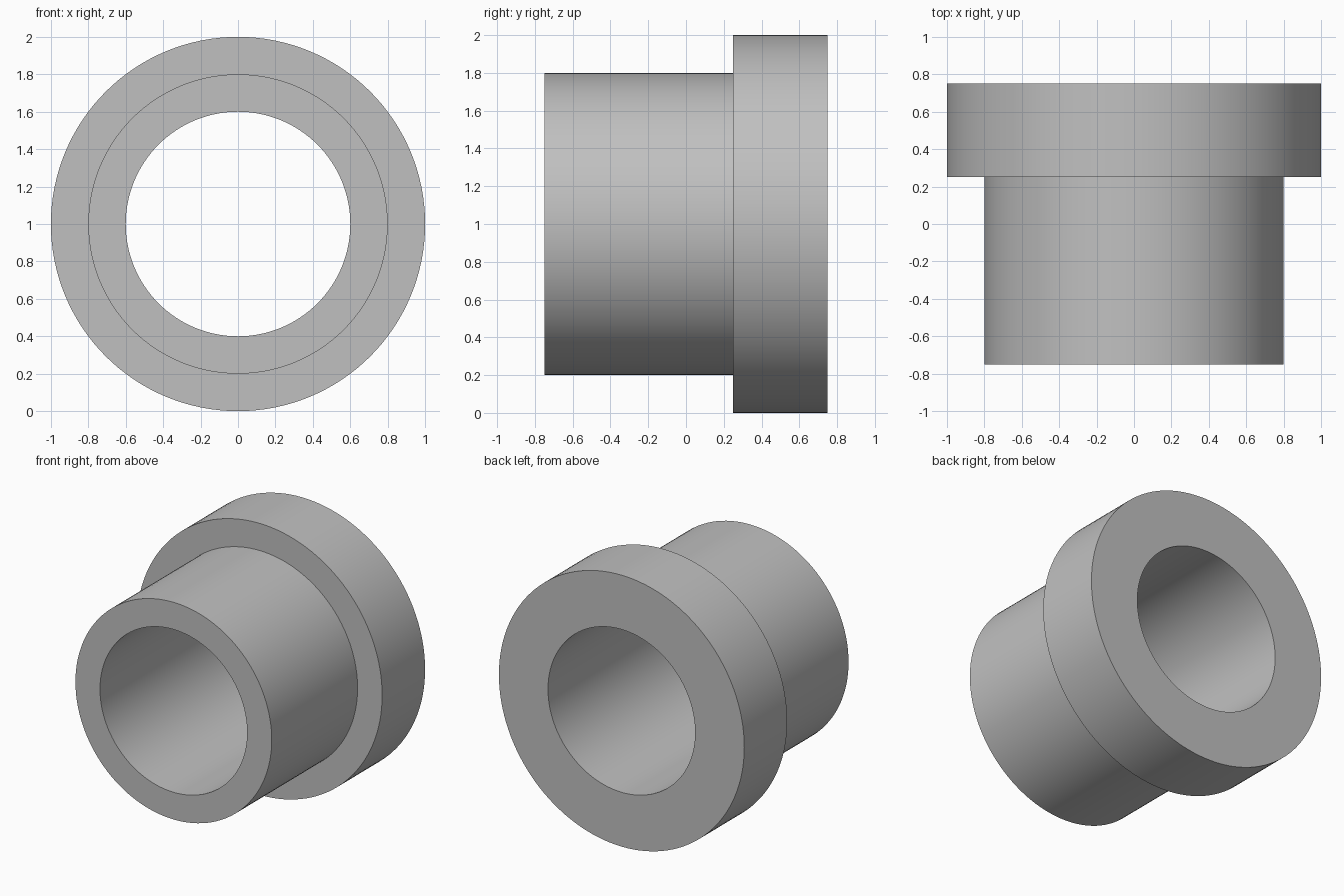
import bpy
import bmesh
import math
from mathutils import Matrix, Vector

cube = bpy.data.objects.get("Cube")
if cube:
    bpy.data.objects.remove(cube, do_unlink=True)

SEGMENTS = 128
CENTRE = Vector((0, 0, 1))

# Plain grey material
grey = bpy.data.materials.new("plain grey")
grey.use_nodes = True
colour = (0.53, 0.53, 0.53, 1)
grey.diffuse_color = colour
grey.node_tree.nodes["Principled BSDF"].inputs["Base Color"].default_value = colour

# Closed wall section as (radius, y): bore, sleeve and flange
section = [(0.6, -0.75), (0.8, -0.75), (0.8, 0.25),
           (1.0, 0.25), (1.0, 0.75), (0.6, 0.75)]

# Revolve the section around the y axis
bm = bmesh.new()
rings = []
for i in range(SEGMENTS):
    turn = Matrix.Rotation(math.tau * i / SEGMENTS, 3, "Y")
    rings.append([bm.verts.new(CENTRE + turn @ Vector((r, y, 0))) for r, y in section])
for i, ring in enumerate(rings):
    following = rings[(i + 1) % SEGMENTS]
    for j in range(len(section)):
        k = (j + 1) % len(section)
        bm.faces.new((ring[j], ring[k], following[k], following[j]))
bmesh.ops.recalc_face_normals(bm, faces=bm.faces)

mesh = bpy.data.meshes.new("flanged_bushing")
bm.to_mesh(mesh)
bm.free()
mesh.materials.append(grey)
bushing = bpy.data.objects.new("flanged_bushing", mesh)
bpy.context.collection.objects.link(bushing)

# Smooth round walls, crisp rims
bpy.ops.object.select_all(action="DESELECT")
bushing.select_set(True)
bpy.context.view_layer.objects.active = bushing
bpy.ops.object.shade_smooth_by_angle(angle=math.radians(30))
